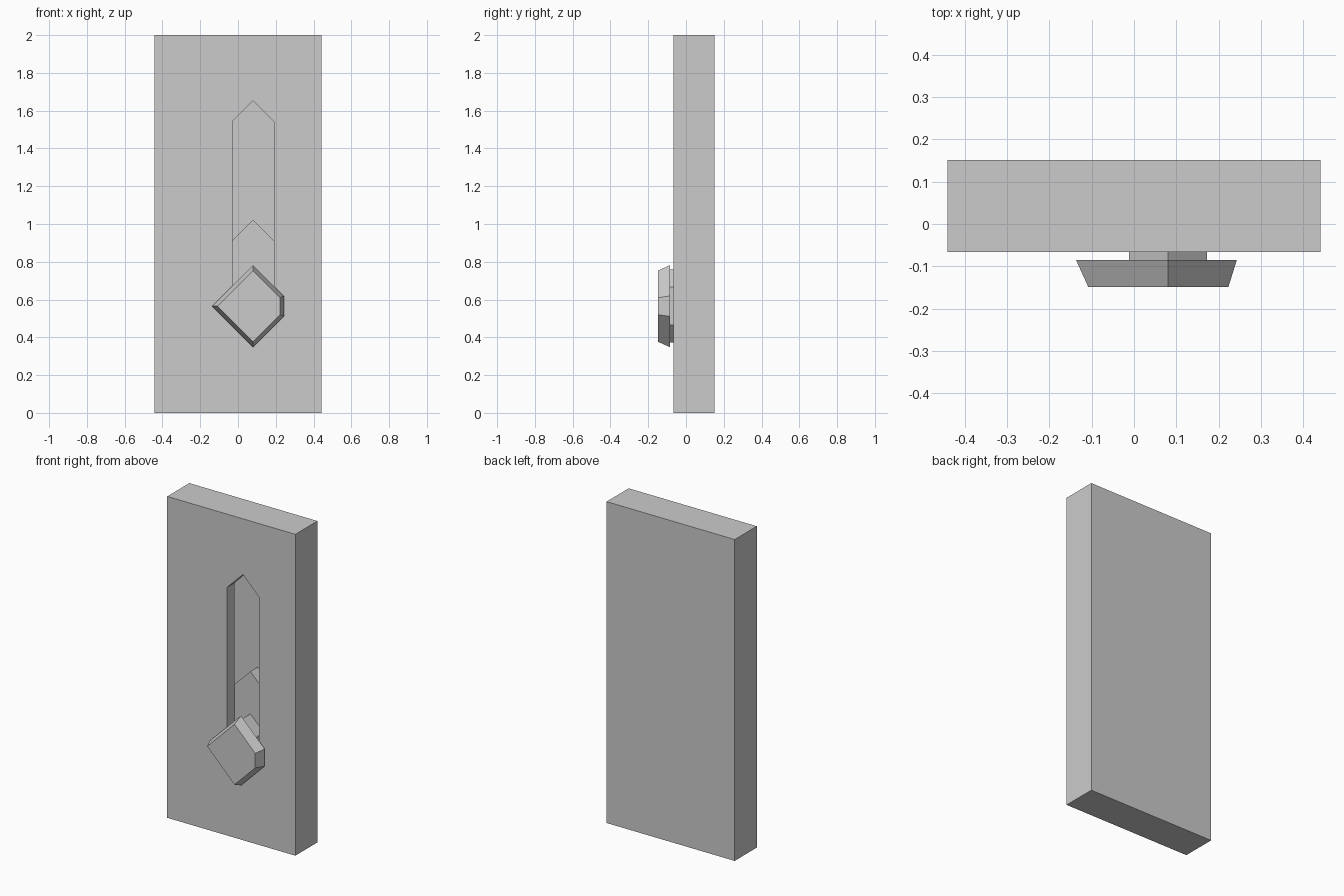
import bpy, bmesh

if "Cube" in bpy.data.objects:
    bpy.data.objects.remove(bpy.data.objects["Cube"])

grey = bpy.data.materials.new("plain grey")
grey.diffuse_color = (0.6, 0.6, 0.6, 1)
grey.use_nodes = True
grey.node_tree.nodes["Principled BSDF"].inputs["Base Color"].default_value = grey.diffuse_color

CX, CZ = 0.08, 0.565                            # latch centre
FRONT, LIP, FLOOR, BACK = -0.066, 0.007, 0.08, 0.151   # panel layers in y


def loft(name, front, y0, back, y1):
    """Solid between two matching x-z outlines at depths y0 and y1."""
    bm = bmesh.new()
    a = [bm.verts.new((x, y0, z)) for x, z in front]
    b = [bm.verts.new((x, y1, z)) for x, z in back]
    bm.faces.new(a)
    bm.faces.new(b[::-1])
    n = len(a)
    for i in range(n):
        j = (i + 1) % n
        bm.faces.new((a[i], b[i], b[j], a[j]))
    bmesh.ops.recalc_face_normals(bm, faces=bm.faces[:])
    me = bpy.data.meshes.new(name)
    bm.to_mesh(me)
    bm.free()
    me.materials.append(grey)
    ob = bpy.data.objects.new(name, me)
    bpy.context.collection.objects.link(ob)
    return ob


def pointed(half, low, high):
    """Upright bar outline with 45 degree points at both ends."""
    return [(CX, low), (CX + half, low + half), (CX + half, high - half),
            (CX, high), (CX - half, high - half), (CX - half, low + half)]


def prism(name, outline, y0, y1):
    return loft(name, outline, y0, outline, y1)


def cut(target, cutter):
    cutter.hide_render = True
    mod = target.modifiers.new("cut", 'BOOLEAN')
    mod.operation = 'DIFFERENCE'
    mod.solver = 'EXACT'
    mod.object = cutter
    bpy.context.view_layer.objects.active = target
    bpy.ops.object.modifier_apply(modifier=mod.name)
    bpy.data.objects.remove(cutter)


# Panel with a wide inner channel opened by a narrow slot
panel = prism("panel", [(-0.441, 0), (0.441, 0), (0.441, 2), (-0.441, 2)], FRONT, BACK)
cut(panel, prism("channel_cutter", pointed(0.22, 0.09, 1.91), LIP, FLOOR))
cut(panel, prism("slot_cutter", pointed(0.11, 0.352, 1.653), FRONT - 0.1, LIP + 0.03))

# Sliding bolt held inside the channel
prism("slider", pointed(0.2, 0.11, 1.022), LIP + 0.001, FLOOR - 0.001)

# Stem joining the bolt to the knob
prism("stem", pointed(0.092, 0.372, 0.758), -0.087, LIP + 0.002)


# Knob: a diamond with its right corner cut off, tapering to the front
def diamond(r, right):
    k = r - (right - CX)
    return [(CX, CZ - r), (right, CZ - k), (right, CZ + k), (CX, CZ + r), (CX - r, CZ)]


loft("knob", diamond(0.188, 0.223), -0.149, diamond(0.217, 0.243), -0.085)
